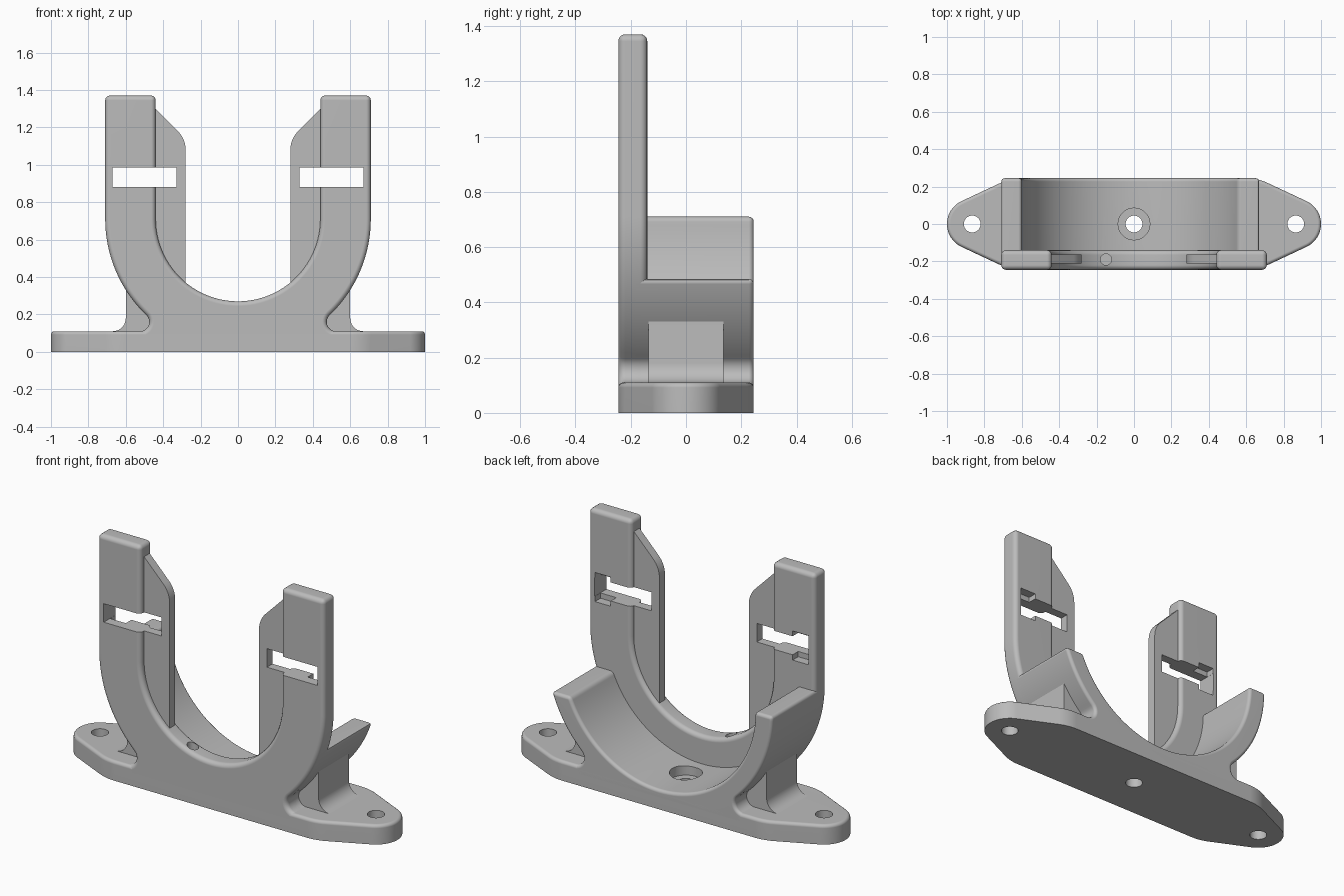
import bpy
import bmesh
from math import radians, degrees, sin, cos, asin, atan2, sqrt, pi

old = bpy.data.objects.get("Cube")
if old:
    bpy.data.objects.remove(old, do_unlink=True)

grey = bpy.data.materials.new("plain_grey")
grey.use_nodes = True
colour = (0.5, 0.5, 0.5, 1)
grey.diffuse_color = colour
grey.node_tree.nodes["Principled BSDF"].inputs["Base Color"].default_value = colour

FRONT, BACK = -0.245, 0.245
PLATE_TOP = 0.11
CZ = 0.71            # height of the ring centre
R_OUT, R_FRAME, R_CRADLE = 0.71, 0.44, 0.6
FIL = 0.05           # fillet between ring and base


def arc(cx, cy, r, a0, a1, n):
    """Points on an arc, angles in degrees."""
    angles = [radians(a0 + (a1 - a0) * i / n) for i in range(n + 1)]
    return [(cx + r * cos(a), cy + r * sin(a)) for a in angles]


def mirrored(pts):
    return [(-u, v) for u, v in pts]


def prism(name, pts, axis, lo, hi, bevel=0.0, pick=None):
    """Extrude a flat profile along y or z and round its chosen sharp edges."""
    place = (lambda u, v, w: (u, w, v)) if axis == 'Y' else (lambda u, v, w: (u, v, w))
    bm = bmesh.new()
    face = bm.faces.new([bm.verts.new(place(u, v, lo)) for u, v in pts])
    ext = bmesh.ops.extrude_face_region(bm, geom=[face])
    moved = [g for g in ext["geom"] if isinstance(g, bmesh.types.BMVert)]
    bmesh.ops.translate(bm, verts=moved, vec=place(0, 0, hi - lo))
    bmesh.ops.recalc_face_normals(bm, faces=bm.faces)
    if bevel:
        edges = [e for e in bm.edges if e.calc_face_angle(0) > radians(35)
                 and (pick is None or pick(e))]
        bmesh.ops.bevel(bm, geom=edges, offset=bevel, segments=4, profile=0.5,
                        affect='EDGES', clamp_overlap=False)
    mesh = bpy.data.meshes.new(name)
    bm.to_mesh(mesh)
    bm.free()
    obj = bpy.data.objects.new(name, mesh)
    bpy.context.collection.objects.link(obj)
    mesh.materials.append(grey)
    return obj


def box(name, x0, x1, z0, z1, y0, y1):
    return prism(name, [(x0, z0), (x1, z0), (x1, z1), (x0, z1)], 'Y', y0, y1)


def drill(name, x, y, r, z0, z1):
    return prism(name, arc(x, y, r, 0, 350, 35), 'Z', z0, z1)


def activate(obj):
    bpy.ops.object.select_all(action='DESELECT')
    obj.select_set(True)
    bpy.context.view_layer.objects.active = obj


def cut(obj, cutters):
    activate(obj)
    for c in cutters:
        mod = obj.modifiers.new("cut", 'BOOLEAN')
        mod.operation, mod.solver, mod.object = 'DIFFERENCE', 'EXACT', c
        bpy.ops.object.modifier_apply(modifier=mod.name)


# Base plate with tapered, rounded ears
ear = (arc(0.605, 0, 0.245, -90, -65, 5) + arc(0.865, 0, 0.135, -65, 65, 24)
       + arc(0.605, 0, 0.245, 65, 90, 5))
base = prism("base_plate", ear + mirrored(ear)[::-1], 'Z', 0, PLATE_TOP, 0.018,
             lambda e: all(v.co.z > 0.1 for v in e.verts))

# Shared outer flank: fillet from the base, then the ring's outer arc
fx = sqrt((R_OUT + FIL) ** 2 - (CZ - PLATE_TOP - FIL) ** 2)
fz = PLATE_TOP + FIL
touch = degrees(atan2(fz - CZ, fx))
foot = [(fx, 0.05)] + arc(fx, fz, FIL, 270, 180 + touch, 12)


def flank(end):
    return foot + arc(0, CZ, R_OUT, touch, end, 20)[1:]


# Tall U-shaped front frame
half = flank(0) + [(R_OUT, 1.37), (R_FRAME, 1.37)] + arc(0, CZ, R_FRAME, 0, -90, 32)
frame = prism("front_frame", half + mirrored(half)[-2::-1], 'Y', FRONT, -0.14, 0.025)


# Rear cradle, its left arm lower than the right
def cradle_half(top):
    outer, inner = (degrees(asin((top - CZ) / r)) for r in (R_OUT, R_CRADLE))
    return flank(outer) + arc(0, CZ, R_CRADLE, inner, -90, 32)


low, high = cradle_half(0.485), cradle_half(CZ)
cradle = prism("rear_cradle", low + mirrored(high)[-2::-1], 'Y', -0.2, BACK, 0.018)

# Support ribs and thin inner fins on both sides
rib = ([(0.45, 0.05), (0.67, 0.05)] + arc(0.67, 0.18, 0.07, 270, 180, 10)
       + [(0.6, 0.34), (0.5, 0.3), (0.45, 0.25)])
fin = ([(0.46, 0.34), (0.28, 0.34)] + arc(0.42, 1.08, 0.14, 180, 135, 8)
       + [(0.45, 1.31), (0.5, 1.31)])
ribs, fins = [], []
for side, flip in (("left", list), ("right", mirrored)):
    ribs.append(prism(side + "_rib", flip(rib), 'Y', -0.135, 0.135))
    fins.append(prism(side + "_fin", flip(fin), 'Y', -0.212, -0.162))

# Strap slots with a deeper pocket at the outer end of the back
slots, pockets = [], []
for s in (-1, 1):
    slots.append(box("slot_cutter", 0.33 * s, 0.67 * s, 0.88, 0.985, -0.4, 0))
    pockets.append(box("pocket_cutter", 0.57 * s, 0.669 * s, 0.85, 1.015, -0.19, 0))

# Screw holes and counterbore
ear_holes = [drill("ear_cutter", s * 0.865, 0, 0.045, -0.1, 0.3) for s in (-1, 1)]
centre = [drill("centre_cutter", 0, 0, 0.045, -0.1, 0.4),
          drill("counterbore_cutter", 0, 0, 0.085, 0.06, 0.4)]
side_hole = drill("side_cutter", -0.15, -0.19, 0.03, 0.13, 0.5)

cut(base, ear_holes + centre)
cut(cradle, centre + [side_hole])
cut(frame, slots + pockets + [side_hole])
for f in fins:
    cut(f, slots)
for c in slots + pockets + ear_holes + centre + [side_hole]:
    bpy.data.objects.remove(c, do_unlink=True)

# Smooth curved faces, keep real corners sharp
for obj in [base, frame, cradle] + ribs + fins:
    activate(obj)
    bpy.ops.object.shade_smooth_by_angle(angle=radians(30))
    weighted = obj.modifiers.new("weighted_normals", 'WEIGHTED_NORMAL')
    weighted.keep_sharp = True
